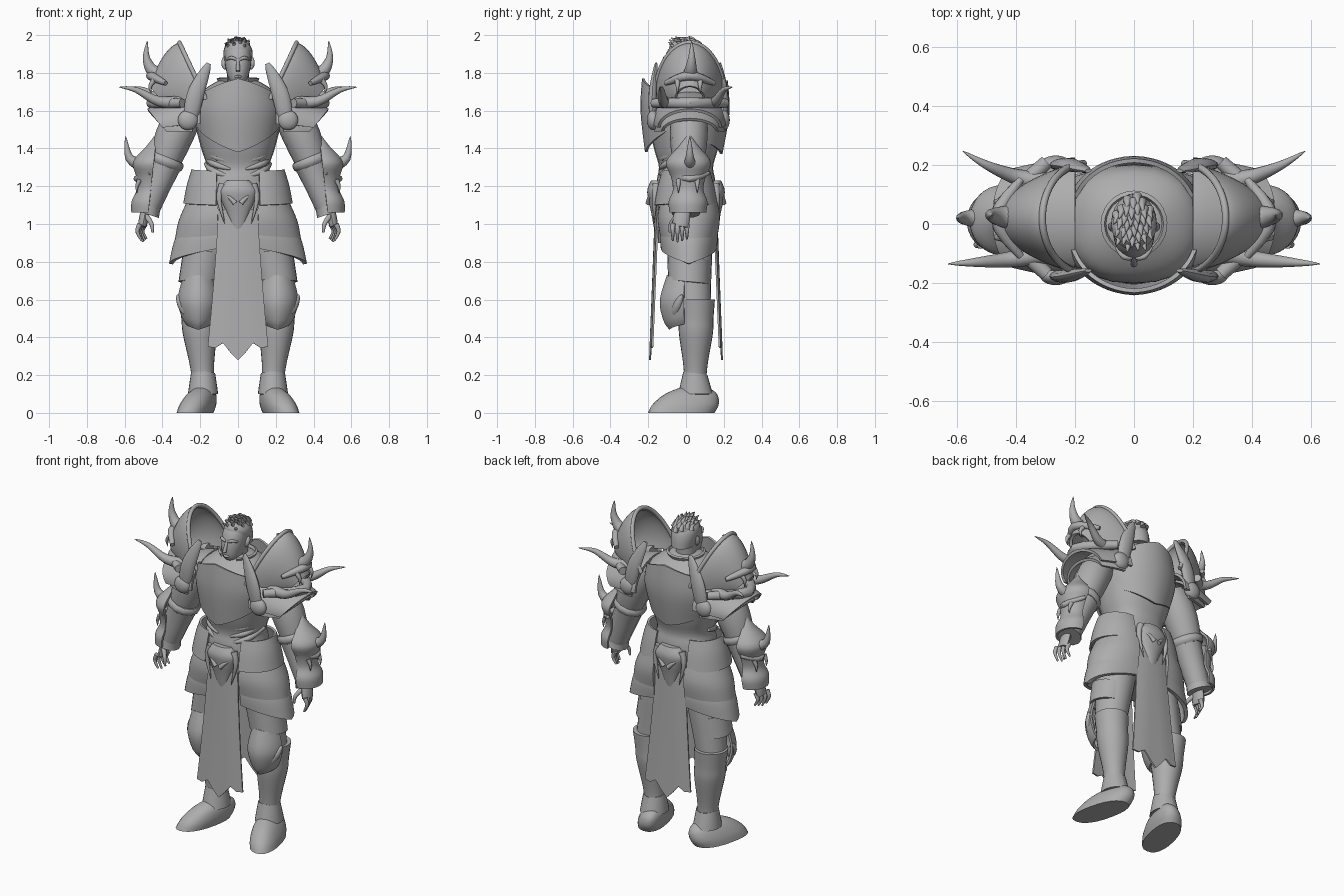
import bpy, bmesh, math, random
from mathutils import Vector

if "Cube" in bpy.data.objects:
    bpy.data.objects.remove(bpy.data.objects["Cube"], do_unlink=True)

shade = (.42, .42, .42, 1)
grey = bpy.data.materials.new("plain_grey")
grey.use_nodes = True
grey.diffuse_color = shade
grey.node_tree.nodes["Principled BSDF"].inputs["Base Color"].default_value = shade

FRONT, SIDE, BACK = -math.pi / 2, 0, math.pi / 2


def mix(a, b, t):
    return a + (b - a) * t


def mix_all(first, last, t):
    return [mix(a, b, t) for a, b in zip(first, last)]


def power(value, exponent):
    return math.copysign(abs(value) ** exponent, value)


def smooth(rows, steps=4):
    """Resample a short list of tuples with a Catmull-Rom spline."""
    out = []
    for i in range(len(rows) - 1):
        before, start, end, after = rows[max(i - 1, 0)], rows[i], rows[i + 1], rows[min(i + 2, len(rows) - 1)]
        for step in range(steps):
            t = step / steps
            out.append(tuple(b + t / 2 * (c - a + t * (2 * a - 5 * b + 4 * c - d + t * (3 * (b - c) + d - a)))
                             for a, b, c, d in zip(before, start, end, after)))
    return out + [rows[-1]]


def build(name, grid, wrap=False, thick=0, pair=True):
    """Skin a grid of points; wrapped grids are capped, open ones thickened."""
    bm = bmesh.new()
    rows = [[bm.verts.new(point) for point in row] for row in grid]
    count = len(rows[0])
    for low, high in zip(rows, rows[1:]):
        for i in range(count if wrap else count - 1):
            j = (i + 1) % count
            bm.faces.new((low[i], low[j], high[j], high[i]))
    if wrap:
        bm.faces.new(rows[0][::-1])
        bm.faces.new(rows[-1])
    bmesh.ops.recalc_face_normals(bm, faces=bm.faces)
    if thick:
        bmesh.ops.solidify(bm, geom=bm.faces[:], thickness=thick)
    mesh = bpy.data.meshes.new(name)
    bm.to_mesh(mesh)
    bm.free()
    mesh.shade_smooth()
    mesh.set_sharp_from_angle(angle=math.radians(38))
    mesh.materials.append(grey)
    part = bpy.data.objects.new(name, mesh)
    bpy.context.collection.objects.link(part)
    if pair:
        part.modifiers.new("both_sides", "MIRROR").use_axis[0] = True


def shell(name, profile, facing=SIDE, spread=180, foot=(0, 0), head=None, depth=1, depth_top=None, peak=0,
          point=0, ridge=0, square=1, splay=0, solid=False, thick=.014, pair=True):
    """Elliptical shell from (height, radius) pairs, bottom first; the middle may rise to a peak or hang to a point."""
    grid = []
    for z, radius in smooth(profile):
        t = (z - profile[0][0]) / (profile[-1][0] - profile[0][0])
        cx, cy = mix_all(foot, head or foot, t)
        ry = radius * mix(depth, depth_top or depth, t)
        row = []
        for i in range(24 if solid else 25):
            s = i / 12 - 1
            angle = facing + s * math.radians(spread)
            tent = 1 - abs(s)
            y = cy + ry * power(math.sin(angle), square) * (1 + ridge * tent)
            x = cx + radius * power(math.cos(angle), square) - splay * y
            row.append(Vector((x, y, z + tent * mix(-point, peak, t))))
        grid.append(row)
    build(name, grid, solid, 0 if solid else thick, pair)


def tube(name, points, base, tip=.001, swell=0, wide=1, deep=1, pair=True):
    """Round limb, horn or rim through points, with a tapering and swelling radius."""
    path = [Vector(p) for p in smooth(points)]
    span = path[-1] - path[0]
    lengthwise = abs(span.y) > max(abs(span.x), abs(span.z))
    reference = Vector((1, .05, .03)) if lengthwise else Vector((.05, 1, .03))
    grid = []
    for i, spot in enumerate(path):
        t = i / (len(path) - 1)
        along = path[min(i + 1, len(path) - 1)] - path[max(i - 1, 0)]
        u = along.cross(reference).normalized()
        v = u.cross(along).normalized()
        radius = mix(base, tip, t ** 1.3) + swell * math.sin(math.pi * t)
        grid.append([spot + radius * (u * wide * math.cos(a) + v * deep * math.sin(a))
                     for a in (math.tau * k / 12 for k in range(12))])
    build(name, grid, True, pair=pair)


def arch(name, inner, outer):
    """Shoulder plate arched front to back: x, outward lean, base height, rise and half depth at each edge."""
    grid = []
    for i in range(13):
        t = i / 12
        x = mix(inner[0], outer[0], t)
        lean, base, rise, half = mix_all(inner[1:], outer[1:], t ** 1.5)
        grid.append([Vector((x + lean * math.sin(a), .02 + half * math.cos(a), base + rise * math.sin(a)))
                     for a in (math.pi * k / 24 for k in range(25))])
    build(name, grid, thick=.016)
    return grid[0]


def bow(x, z, half, sweep, rise=0):
    """Three points bowing outward around the side of the body."""
    return [(x - sweep, .02 - half, z - rise), (x, .02, z), (x - sweep, .02 + half, z - rise)]


# Torso, breastplate and backplate
shell("torso", [(.9, .17), (1.2, .18), (1.3, .165), (1.4, .195), (1.55, .23), (1.66, .22), (1.72, .17), (1.77, .08)],
      depth=.87, square=.85, solid=True, pair=False)
shell("breastplate", [(1.51, .225), (1.6, .24), (1.67, .225)], FRONT, spread=72, depth=.84, depth_top=.9,
      peak=.1, point=.13, ridge=.15, square=.85, pair=False)
shell("backplate", [(1.45, .205), (1.57, .235), (1.67, .22)], BACK, spread=72, depth=.84, depth_top=.9,
      peak=.09, point=.08, ridge=.12, square=.85, pair=False)
for drop in (0, .04, .08):
    tube("waist_fold", [(.17, .02, 1.4 - drop), (.13, -.1, 1.36 - drop), (.04, -.14, 1.33 - drop)],
         base=.01, tip=.005, swell=.01)

# Neck, head and collar
shell("neck", [(1.68, .08), (1.74, .06), (1.82, .06)], solid=True, pair=False)
shell("head", [(1.735, .02), (1.76, .045), (1.8, .06), (1.86, .07), (1.92, .067), (1.96, .045), (1.975, .01)],
      foot=(0, -.06), head=(0, .01), depth=1.35, square=.9, solid=True, pair=False)
shell("collar", [(1.69, .11), (1.73, .085), (1.775, .1)], BACK, spread=150, pair=False)
tube("nose", [(0, -.11, 1.865), (0, -.125, 1.84), (0, -.135, 1.81)], base=.008, tip=.012, pair=False)
tube("brow", [(.008, -.116, 1.87), (.035, -.11, 1.88), (.06, -.08, 1.87)], base=.006, tip=.004, swell=.004)
tube("mouth", [(-.025, -.1, 1.78), (0, -.125, 1.78), (.025, -.1, 1.78)], base=.003, tip=.003, swell=.005, pair=False)
tube("ear", [(.066, -.015, 1.82), (.074, -.01, 1.85), (.076, 0, 1.88)], base=.008, tip=.005, swell=.008)

# Hair cap covered with short swept locks
shell("hair_cap", [(1.82, .064), (1.88, .076), (1.93, .073), (1.97, .04)],
      foot=(0, .03), head=(0, -.02), depth=1.15, solid=True, pair=False)
random.seed(4)
for i in range(34):
    reach = math.sqrt((i + .5) / 34)
    turn = i * 2.4
    root = Vector((.064 * reach * math.cos(turn), .085 * reach * math.sin(turn), 1.92 + .05 * math.sqrt(1 - reach ** 2)))
    lift = random.uniform(.015, .03)
    tip = root + Vector((root.x * .2, -.022, lift))
    tube("hair_lock", [root + Vector((0, .012, -.012)), root + Vector((0, 0, lift / 2)), tip], base=.016,
         pair=False)

# Shoulder armour: creature-faced dome over two lower lames
rim = arch("shoulder_dome", inner=(.17, .14, 1.66, .3, .185), outer=(.41, .06, 1.66, .07, .08))
tube("dome_rim", rim[::2], base=.012, tip=.012)
arch("upper_lame", inner=(.2, 0, 1.53, .17, .205), outer=(.4, .08, 1.51, .1, .17))
arch("lower_lame", inner=(.24, 0, 1.49, .18, .19), outer=(.38, .06, 1.49, .07, .15))
tube("shoulder_horn", [(.38, .02, 1.785), (.45, .025, 1.81), (.485, .03, 1.88), (.48, .03, 1.97)], base=.045)
tube("brow_ridge", bow(.463, 1.785, half=.13, sweep=.08, rise=.04), base=.012, tip=.012, swell=.012)
tube("lower_jaw", bow(.455, 1.64, half=.19, sweep=.16), base=.024, tip=.024, swell=.006)
for y in (-.045, .075):
    tube("shoulder_fang", [(.44, y, 1.765), (.465, y, 1.73), (.46, y, 1.69)], base=.016)
tube("front_tusk", [(.3, -.1, 1.645), (.42, -.12, 1.65), (.54, -.13, 1.71), (.63, -.135, 1.725)], base=.035)
tube("rear_tusk", [(.3, .14, 1.645), (.4, .16, 1.65), (.5, .2, 1.71), (.58, .247, 1.725)], base=.035)
for end, y in (("front", -.175), ("rear", .2)):
    tube(end + "_collar_tusk", [(.25, y, 1.57), (.22, y, 1.7), (.155, y * .9, 1.85)],
         base=.036, tip=.012, swell=.018, deep=.5)
    ball = [math.radians(latitude) for latitude in range(-88, 89, 22)]
    shell(end + "_shoulder_stud", [(1.55 + .053 * math.sin(a), .053 * math.cos(a)) for a in ball],
          foot=(.265, y), depth=.6, solid=True)

# Arms and forearm guards
tube("upper_arm", [(.26, .015, 1.62), (.34, .015, 1.46), (.42, .01, 1.24)], base=.08, tip=.06, swell=.028)
tube("forearm_guard", [(.375, .01, 1.345), (.49, 0, 1.06)], base=.092, tip=.066, swell=-.006)
tube("elbow_rim", [(.376, .01, 1.355), (.394, .01, 1.31)], base=.09, tip=.09, swell=.012)
tube("wrist_rim", [(.472, 0, 1.11), (.49, 0, 1.055)], base=.066, tip=.076)
shell("forearm_plate", [(1.06, .09), (1.12, .095), (1.18, .075), (1.25, .085), (1.33, .11), (1.41, .05), (1.47, .01)],
      spread=90, foot=(.475, .01), head=(.43, .015), depth=1.08)
tube("forearm_horn", [(.5, .02, 1.31), (.575, .02, 1.35), (.595, .02, 1.465)], base=.038)
tube("forearm_brow", bow(.535, 1.24, half=.1, sweep=.07, rise=-.03), base=.01, tip=.01, swell=.008)
for y in (-.04, .06):
    tube("forearm_fang", [(.52, y, 1.235), (.535, y, 1.2), (.535, y, 1.165)], base=.014)

# Hands
tube("palm", [(.488, -.015, 1.09), (.508, -.03, .985)], base=.035, tip=.04, swell=.008, wide=.55)
for i in range(4):
    x, y = .525 - .009 * i, -.07 + .025 * i
    tube("finger", [(x - .006, y, 1), (x + .008, y, .96), (x - .014, y, .905 + .008 * abs(i - 1))], base=.014, tip=.005)
tube("thumb", [(.485, -.05, 1.04), (.458, -.08, 1), (.452, -.085, .955)], base=.015, tip=.006)

# Belt, buckles and hanging cloths
shell("belt", [(1.1, .225), (1.2, .2), (1.23, .185)], depth=.77, solid=True, pair=False)
hems = [.28, .32, .37, .345, .35]
for end, sign in (("front", -1), ("back", 1)):
    shell(end + "_buckle", [(.965, .025), (1.05, .055), (1.12, .085), (1.18, .1), (1.23, .06)],
          foot=(0, sign * .155), depth=.5, solid=True, pair=False)
    tube(end + "_buckle_tusk", [(.08, sign * .155, 1.21), (.1, sign * .165, 1.13), (.07, sign * .17, 1)], base=.022)
    tube(end + "_buckle_brow", [(.015, sign * .2, 1.11), (.045, sign * .195, 1.14), (.08, sign * .175, 1.16)], base=.014)
    cloth = []
    for row in range(13):
        t = row / 12
        half = mix(.105, .16, t ** 1.3)
        cloth.append([Vector((half * c / 4, sign * (.165 + .03 * t - .012 * (c / 4) ** 2), mix(1.08, hems[abs(c)], t)))
                      for c in range(-4, 5)])
    build(end + "_cloth", cloth, thick=.01, pair=False)

# Hip armour in three overlapping lames
shell("hip_plate", [(1.1, .19), (1.2, .17), (1.28, .145)], spread=85, foot=(.1, 0), depth=.88, peak=.01, point=-.01)
shell("middle_tasset", [(.94, .235), (1.03, .215), (1.12, .17)], spread=88, foot=(.1, .015),
      depth=.65, depth_top=.88, point=.03, thick=.02)
shell("lower_tasset", [(.87, .265), (.94, .24), (1, .2)], spread=88, foot=(.1, .015),
      depth=.56, depth_top=.7, point=.08, thick=.022)

# Legs
shell("thigh", [(.56, .09), (.7, .1), (.82, .11), (.98, .12)], foot=(.21, .04), head=(.14, .02), solid=True)
shell("thigh_guard", [(.68, .11), (.8, .115)], FRONT, foot=(.205, .015), head=(.18, .015), peak=.06, point=-.03)
shell("greave", [(.12, .062), (.2, .06), (.28, .068), (.42, .09), (.5, .092), (.6, .098)],
      foot=(.182, .048), head=(.215, .055), solid=True)
shell("knee_guard", [(.47, .065), (.51, .09), (.6, .11), (.71, .085)], FRONT, spread=85, foot=(.21, 0),
      depth=1.25, depth_top=1.1, peak=.02, point=.03, ridge=.08)
tube("knee_wing", [(.27, -.06, .53), (.3, -.04, .58), (.322, -.02, .625)], base=.024, tip=.004, swell=.008)
shell("ankle_guard", [(.1, .08), (.14, .074), (.2, .064)], FRONT, foot=(.185, .05), depth=1.15, depth_top=1, peak=.02)
shell("boot", [(0, .086), (.04, .086), (.08, .076), (.11, .06), (.135, .035)], foot=(.222, -.025), head=(.19, .045),
      depth=2.05, square=.85, splay=.22, solid=True)
